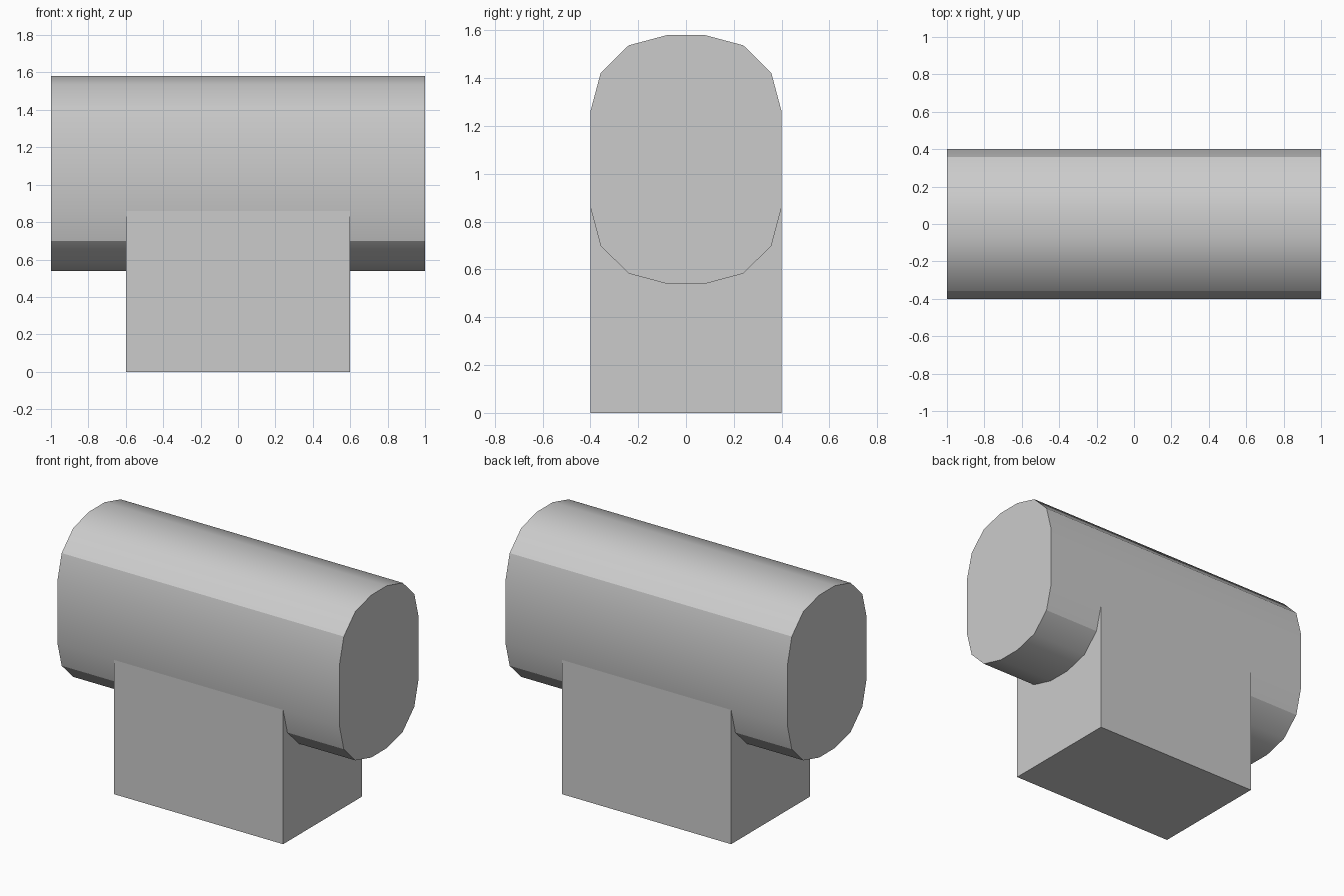
import bpy
import bmesh
import math

cube = bpy.data.objects.get("Cube")
if cube:
    bpy.data.objects.remove(cube, do_unlink=True)

# One plain grey for everything
grey = bpy.data.materials.new("plain_grey")
grey.use_nodes = True
colour = (0.6, 0.6, 0.6, 1.0)
grey.diffuse_color = colour
grey.node_tree.nodes["Principled BSDF"].inputs["Base Color"].default_value = colour


def extrude_along_x(name, outline, half_length):
    """Solid prism from a (y, z) outline, centred on x = 0."""
    bm = bmesh.new()
    face = bm.faces.new([bm.verts.new((-half_length, y, z)) for y, z in outline])
    result = bmesh.ops.extrude_face_region(bm, geom=[face], use_keep_orig=True)
    moved = [v for v in result["geom"] if isinstance(v, bmesh.types.BMVert)]
    bmesh.ops.translate(bm, verts=moved, vec=(2 * half_length, 0, 0))
    bmesh.ops.recalc_face_normals(bm, faces=bm.faces)
    mesh = bpy.data.meshes.new(name)
    bm.to_mesh(mesh)
    bm.free()
    mesh.materials.append(grey)
    obj = bpy.data.objects.new(name, mesh)
    bpy.context.collection.objects.link(obj)
    return obj


# Horizontal barrel: one quarter of the rounded section, mirrored twice
centre_z = 1.06
quarter = [(0.4, 0.2), (0.357, 0.361), (0.24, 0.477), (0.08, 0.52)]
upper = quarter + [(-y, z) for y, z in reversed(quarter)]
section = upper + [(-y, -z) for y, z in upper]
barrel = extrude_along_x("barrel", [(y, centre_z + z) for y, z in section], 1.0)

# Block below, flush with the flat sides of the barrel
top = centre_z - 0.2
extrude_along_x("base_block", [(-0.4, 0), (0.4, 0), (0.4, top), (-0.4, top)], 0.6)

# Smooth the barrel, keeping the hard creases
bpy.ops.object.select_all(action="DESELECT")
barrel.select_set(True)
bpy.context.view_layer.objects.active = barrel
bpy.ops.object.shade_smooth_by_angle(angle=math.radians(30))
